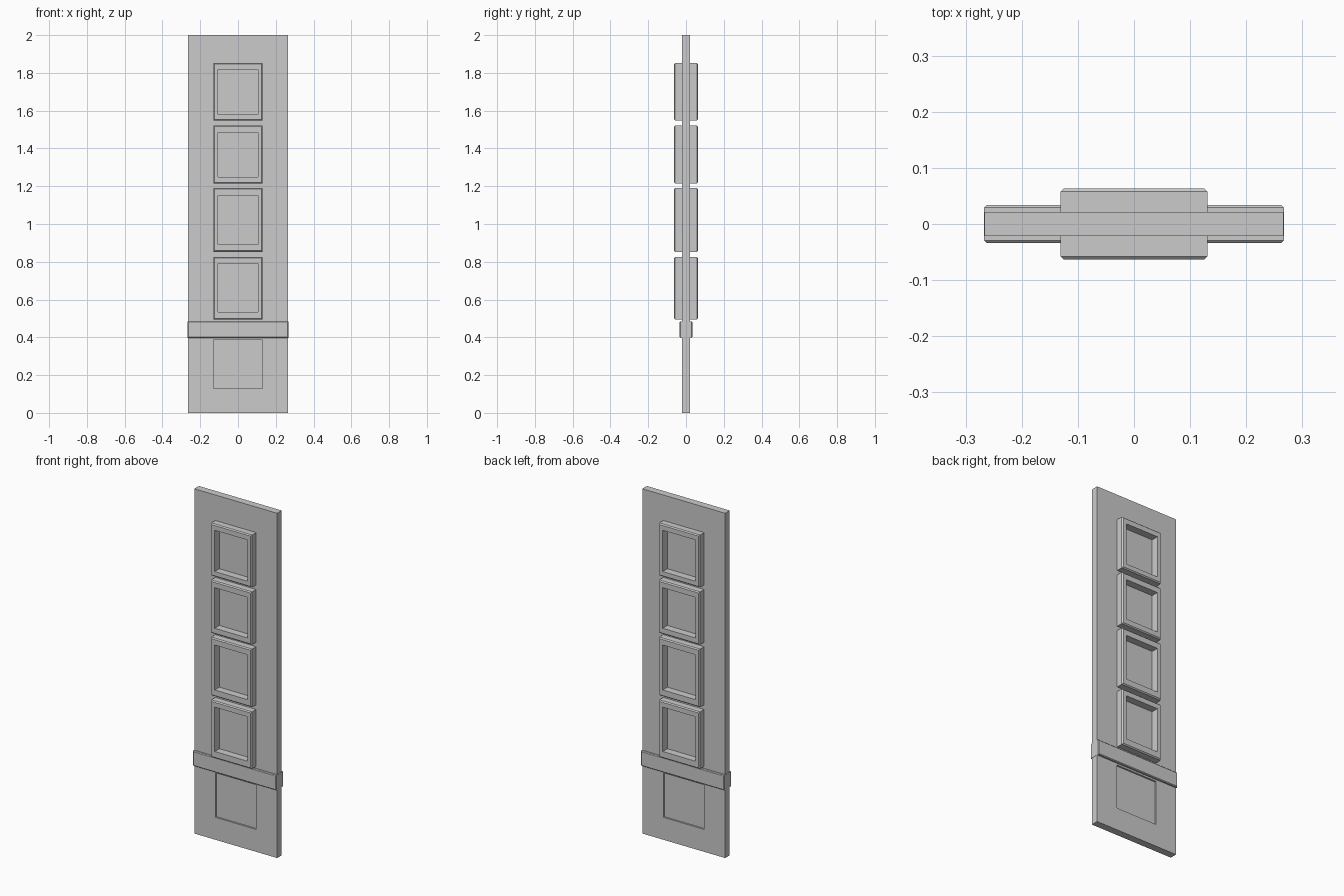
import bpy, bmesh

if "Cube" in bpy.data.objects:
    bpy.data.objects.remove(bpy.data.objects["Cube"])


def loft(name, rings, loop=False):
    """Skin rectangles (x half-width, z low, z high, y); loop joins last to first."""
    bm = bmesh.new()
    loops = [[bm.verts.new(p) for p in ((-x, y, z0), (x, y, z0), (x, y, z1), (-x, y, z1))]
             for x, z0, z1, y in rings]
    pairs = list(zip(loops, loops[1:]))
    if loop:
        pairs.append((loops[-1], loops[0]))
    else:
        bm.faces.new(loops[0])
        bm.faces.new(loops[-1])
    for a, b in pairs:
        for i in range(4):
            j = (i + 1) % 4
            bm.faces.new((a[i], a[j], b[j], b[i]))
    bmesh.ops.recalc_face_normals(bm, faces=bm.faces)
    mesh = bpy.data.meshes.new(name)
    bm.to_mesh(mesh)
    bm.free()
    obj = bpy.data.objects.new(name, mesh)
    bpy.context.collection.objects.link(obj)
    return obj


W, T = 0.266, 0.021          # slab half width and half thickness
FACE = 0.0635                # frame face distance from centre
PANEL = (0.131, 0.13, 0.387)  # sunken lower panel

# Door slab with a shallow sunken panel on both sides
half = [(*PANEL, T - 0.01), (*PANEL, T), (W, 0, 2, T)]
loft("door_slab", [(x, a, b, -y) for x, a, b, y in half] + half[::-1])

# Cross rail wrapping the slab, with chamfered edges
c = 0.004
z0, z1, ry, rx = 0.397, 0.484, 0.0335, 0.267
loft("cross_rail", [(rx - c, z0 + c, z1 - c, -ry), (rx, z0, z1, -ry + c),
                    (rx, z0, z1, ry - c), (rx - c, z0 + c, z1 - c, ry)])

# Raised square frames, mirrored to the back
c, rim = 0.006, 0.026
for i, (z0, z1, in0, in1) in enumerate([(0.495, 0.826, 0.535, 0.792),
                                        (0.853, 1.19, 0.892, 1.152),
                                        (1.215, 1.522, 1.25, 1.485),
                                        (1.548, 1.852, 1.579, 1.818)]):
    x, xi = 0.131, 0.131 - rim
    frame = loft(f"panel_frame_{i + 1}", [
        (x, z0, z1, -T + 0.002), (x, z0, z1, -FACE + c),
        (x - c, z0 + c, z1 - c, -FACE),
        (xi, in0, in1, -FACE), (xi, in0, in1, -T + 0.002)], loop=True)
    mirror = frame.modifiers.new("both_sides", 'MIRROR')
    mirror.use_axis = (False, True, False)
